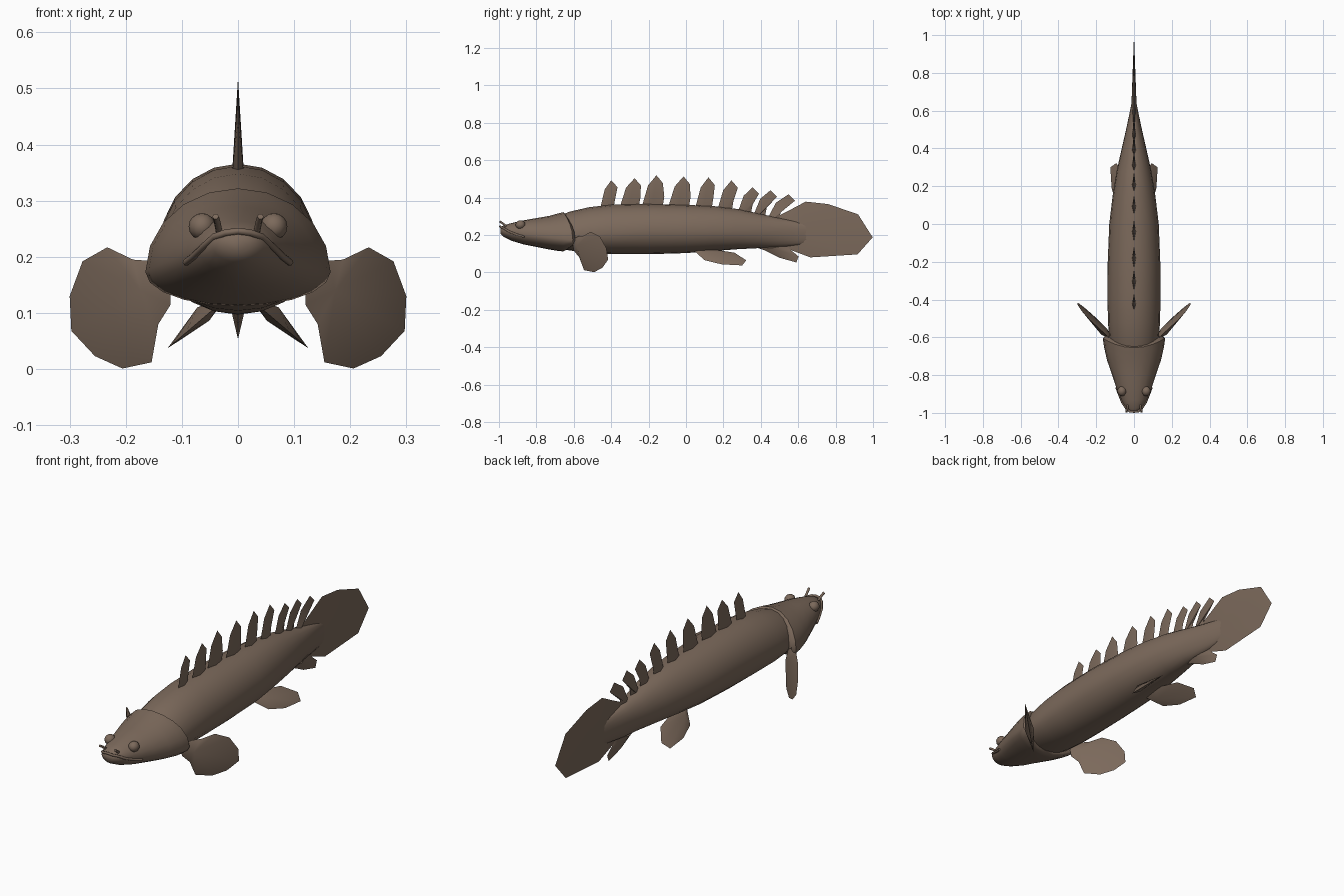
import bpy, bmesh, math
from mathutils import Vector

if "Cube" in bpy.data.objects:
    bpy.data.objects.remove(bpy.data.objects["Cube"])

skin = bpy.data.materials.new("brown_skin")
skin.diffuse_color = (0.20, 0.142, 0.105, 1)
skin.use_nodes = True
skin.node_tree.nodes["Principled BSDF"].inputs["Base Color"].default_value = skin.diffuse_color


def finish(name, bm, angle=40):
    bmesh.ops.recalc_face_normals(bm, faces=bm.faces[:])
    me = bpy.data.meshes.new(name)
    bm.to_mesh(me)
    bm.free()
    ob = bpy.data.objects.new(name, me)
    bpy.context.collection.objects.link(ob)
    me.materials.append(skin)
    bpy.ops.object.select_all(action='DESELECT')
    ob.select_set(True)
    bpy.context.view_layer.objects.active = ob
    bpy.ops.object.shade_smooth_by_angle(angle=math.radians(angle))
    return ob


def loft(name, rings, n=20, sweep=None):
    """rings: (y, half width, top z, widest z, bottom z); sweep pulls a ring's top and bottom forward"""
    bm = bmesh.new()
    loops = []
    for k, (y, w, top, mid, bot) in enumerate(rings):
        loop = []
        for i in range(n):
            a = 2 * math.pi * i / n
            c, s = math.cos(a), math.sin(a)
            z = mid + s * ((top - mid) if s > 0 else (mid - bot))
            dy = sweep[k] * s * s if sweep else 0
            loop.append(bm.verts.new((w * c, y - dy, z)))
        loops.append(loop)
    for a, b in zip(loops, loops[1:]):
        for i in range(n):
            j = (i + 1) % n
            bm.faces.new((a[i], a[j], b[j], b[i]))
    bm.faces.new(loops[0])
    bm.faces.new(loops[-1])
    return finish(name, bm, 50)


def fin(name, outline, hub, normal, thick):
    """Thin-edged blade: sharp rim fanned to a thickened hub on both sides"""
    bm = bmesh.new()
    rim = [bm.verts.new(p) for p in outline]
    off = Vector(normal).normalized() * thick
    for sgn in (1, -1):
        h = bm.verts.new(Vector(hub) + off * sgn)
        for i in range(len(rim)):
            bm.faces.new((rim[i], rim[(i + 1) % len(rim)], h))
    return finish(name, bm)


def tube(name, pts, radius):
    cu = bpy.data.curves.new(name, 'CURVE')
    cu.dimensions = '3D'
    cu.bevel_depth = radius
    cu.bevel_resolution = 1
    cu.use_fill_caps = True
    sp = cu.splines.new('POLY')
    sp.points.add(len(pts) - 1)
    for p, q in zip(sp.points, pts):
        p.co = (*q, 1)
    ob = bpy.data.objects.new(name, cu)
    bpy.context.collection.objects.link(ob)
    cu.materials.append(skin)


# trunk and tail stalk
loft("body", [
    (-0.70, .110, .295, .19, .130), (-0.62, .130, .325, .19, .117),
    (-0.52, .138, .348, .20, .104), (-0.40, .140, .362, .21, .098),
    (-0.20, .139, .366, .22, .097), (0.00, .131, .361, .22, .103),
    (0.15, .113, .354, .22, .114), (0.28, .092, .338, .22, .124),
    (0.40, .065, .312, .22, .130), (0.50, .042, .290, .22, .134),
    (0.60, .021, .270, .215, .145), (0.70, .002, .255, .21, .160)])

# head ending in a flared gill cover
loft("head", [
    (-0.992, .024, .240, .225, .208), (-0.975, .046, .252, .222, .190),
    (-0.93, .068, .264, .215, .168), (-0.87, .092, .278, .205, .150),
    (-0.80, .116, .290, .195, .136), (-0.72, .143, .302, .185, .122),
    (-0.65, .159, .316, .177, .114), (-0.605, .165, .322, .173, .112),
    (-0.592, .150, .305, .175, .120), (-0.60, .120, .280, .18, .135)],
    sweep=[0, 0, 0, 0, 0, .01, .03, .05, .05, .04])

# upper lip
half = [(.022, -.992, .243), (.042, -.975, .236), (.062, -.945, .218), (.080, -.90, .200), (.093, -.865, .190)]
tube("upper_lip", [(-x, y, z) for x, y, z in reversed(half)] + [(0, -.994, .246)] + half, 0.006)

# row of dorsal finlets: base front y, base rear y, base z, tip y, tip z
finlets = [
    (-.462, -.385, .35, -.400, .492), (-.358, -.250, .355, -.275, .503),
    (-.240, -.122, .358, -.158, .519), (-.100, .018, .353, -.013, .513),
    (.045, .140, .348, .120, .508), (.163, .248, .337, .243, .492),
    (.270, .350, .322, .356, .455), (.352, .425, .305, .452, .439),
    (.425, .500, .285, .548, .417)]
for i, (f, r, z, ty, tz) in enumerate(finlets):
    h = tz - z
    fin(f"dorsal_finlet_{i + 1}",
        [(0, f, z - .02), (0, f + (ty - f) * .45, z + h * .66), (0, ty, tz),
         (0, ty + .034, z + h * .74), (0, r + .006, z + h * .3), (0, r - .005, z - .02)],
        (0, (f + r) / 2, z), (1, 0, 0), .010)

# tail fin
fin("tail_fin", [(0, y, z) for y, z in [
    (.46, .285), (.54, .325), (.64, .378), (.76, .365), (.92, .31), (.998, .187),
    (.917, .096), (.665, .080), (.585, .110), (.48, .15)]], (0, .62, .21), (1, 0, 0), .014)

# anal fin
fin("anal_fin", [(0, y, z) for y, z in [
    (.37, .135), (.42, .118), (.50, .078), (.59, .053), (.602, .085), (.565, .115), (.54, .145)]],
    (0, .46, .13), (1, 0, 0), .018)

for side, s in (("right", 1), ("left", -1)):
    # pectoral fin: a fan swept back and outwards
    fan = [(.12, .175), (.160, .193), (.187, .195), (.233, .217), (.277, .192), (.300, .130),
           (.297, .068), (.255, .023), (.206, .001), (.154, .012), (.142, .08), (.12, .115)]
    fin(f"pectoral_fin_{side}",
        [(s * x, -.60 + .98 * (x - .14) + .2 * (.217 - z), z) for x, z in fan],
        (s * .158, -.57, .14), (s * 1, -1, 0), .022)
    # pelvic fin
    lobe = [(.04, .118), (.10, .065), (.19, .043), (.30, .037), (.322, .064), (.26, .105), (.13, .125)]
    fin(f"pelvic_fin_{side}", [(s * (.04 + 1.17 * (.11 - z)), y, z) for y, z in lobe],
        (s * .062, .11, .098), (s * .65, 0, .76), .016)
    # eye
    bm = bmesh.new()
    bmesh.ops.create_uvsphere(bm, u_segments=12, v_segments=8, radius=.024)
    for v in bm.verts:
        v.co = (s * .064 + v.co.x, -.885 + v.co.y * 1.1, .254 + v.co.z)
    finish(f"eye_{side}", bm, 60)
    # nostril tube
    tube(f"nostril_{side}", [(s * .034, -.96, .246), (s * .037, -.98, .262), (s * .040, -.996, .272)], .006)
